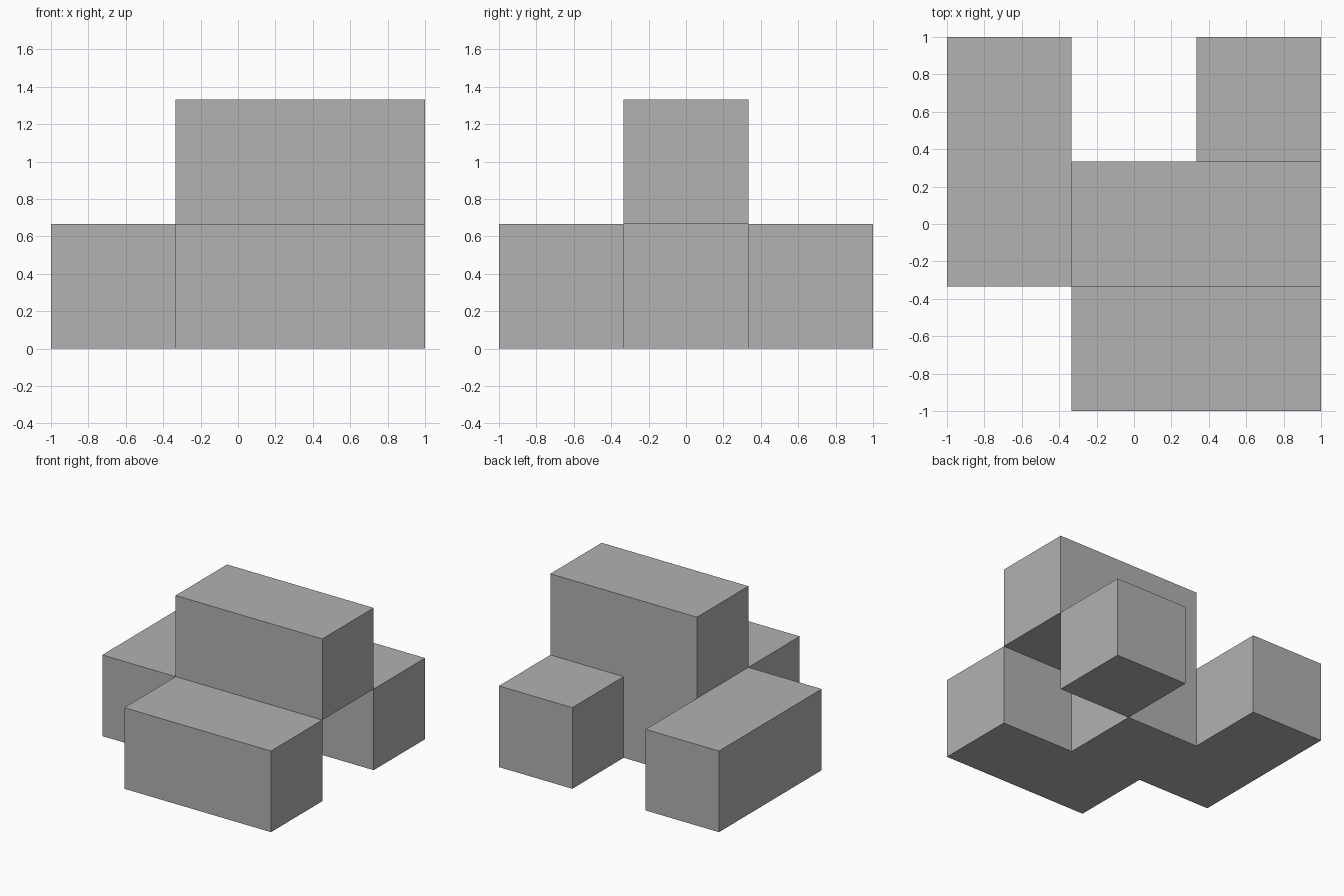
import bpy
import bmesh
from mathutils import Vector

cube = bpy.data.objects.get("Cube")
if cube:
    bpy.data.objects.remove(cube, do_unlink=True)

CELL = 2 / 3

# Occupied cells: column (x), row (y), layer (z)
lower = [(0, 1, 0), (0, 2, 0), (1, 1, 0), (1, 0, 0), (2, 0, 0), (2, 2, 0)]
upper = [(1, 1, 1), (2, 1, 1)]
cells = set(lower + upper)

# Single grey material
grey = bpy.data.materials.new("plain grey")
grey.use_nodes = True
colour = (0.445, 0.445, 0.445, 1)
grey.diffuse_color = colour
grey.node_tree.nodes["Principled BSDF"].inputs["Base Color"].default_value = colour


def add_exposed_faces(bm, cell):
    """Add the sides of one cell that have no neighbour."""
    centre = Vector(((cell[0] - 1) * CELL, (cell[1] - 1) * CELL, (cell[2] + 0.5) * CELL))
    for axis in range(3):
        for sign in (-1, 1):
            neighbour = list(cell)
            neighbour[axis] += sign
            if tuple(neighbour) in cells:
                continue
            n, u, v = Vector(), Vector(), Vector()
            n[axis] = sign
            u[(axis + 1) % 3] = 1
            v[(axis + 2) % 3] = sign
            corners = [n - u - v, n + u - v, n + u + v, n - u + v]
            bm.faces.new([bm.verts.new(centre + c * CELL / 2) for c in corners])


# Interlocking block: outer shell of all cells, flat areas merged
bm = bmesh.new()
for cell in sorted(cells):
    add_exposed_faces(bm, cell)
bmesh.ops.remove_doubles(bm, verts=bm.verts[:], dist=0.001)
bmesh.ops.dissolve_limit(bm, angle_limit=0.01, verts=bm.verts[:], edges=bm.edges[:])

mesh = bpy.data.meshes.new("stepped_block")
bm.to_mesh(mesh)
bm.free()
mesh.materials.append(grey)
block = bpy.data.objects.new("stepped_block", mesh)
bpy.context.collection.objects.link(block)
